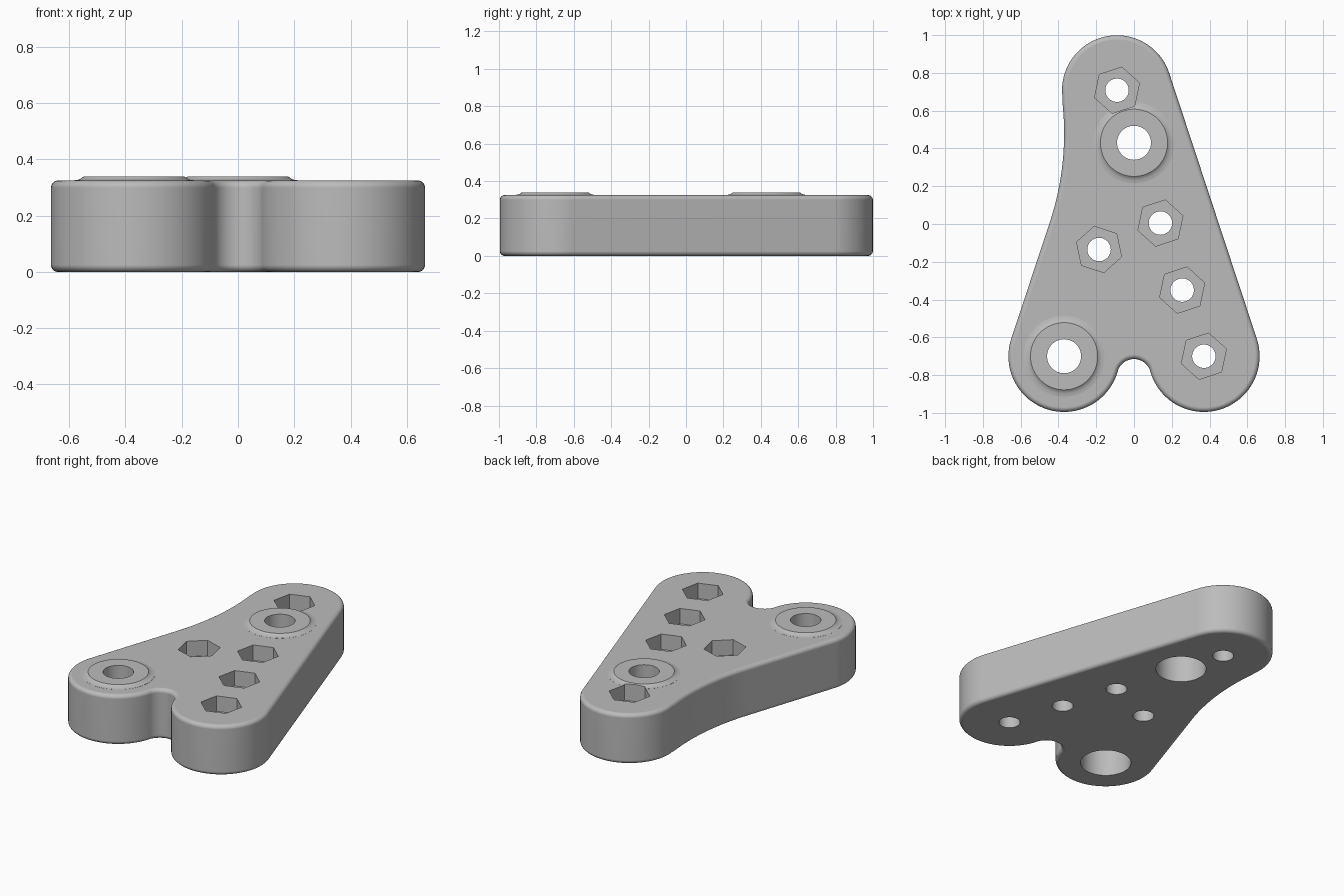
import bpy, bmesh
from math import sin, cos, atan2, radians, degrees, pi

cube = bpy.data.objects.get("Cube")
if cube:
    bpy.data.objects.remove(cube, do_unlink=True)

THICK, TOP = 0.325, 0.34
R = 0.295
LEFT, RIGHT, HEAD = (-0.37, -0.70), (0.37, -0.70), (-0.09, 0.708)
NOTCH, WAIST = (0, -0.805), (-1.87, 0.48)

grey = bpy.data.materials.new("light grey")
grey.use_nodes = True
grey.diffuse_color = (0.5, 0.5, 0.5, 1)
grey.node_tree.nodes["Principled BSDF"].inputs["Base Color"].default_value = (0.5, 0.5, 0.5, 1)


def new_object(name, bm):
    bmesh.ops.recalc_face_normals(bm, faces=bm.faces)
    mesh = bpy.data.meshes.new(name)
    bm.to_mesh(mesh)
    bm.free()
    mesh.materials.append(grey)
    obj = bpy.data.objects.new(name, mesh)
    bpy.context.collection.objects.link(obj)
    return obj


def arc(centre, radius, start, end, steps):
    angles = [radians(start + (end - start) * i / steps) for i in range(steps + 1)]
    return [(centre[0] + radius * cos(a), centre[1] + radius * sin(a)) for a in angles]


def heading(a, b):
    return degrees(atan2(b[1] - a[1], b[0] - a[0]))


def prism(name, points, bottom, top):
    bm = bmesh.new()
    face = bm.faces.new([bm.verts.new((x, y, bottom)) for x, y in points])
    side = bmesh.ops.extrude_face_region(bm, geom=[face])
    verts = [v for v in side["geom"] if isinstance(v, bmesh.types.BMVert)]
    bmesh.ops.translate(bm, verts=verts, vec=(0, 0, top - bottom))
    return new_object(name, bm)


def disc(name, centre, radius, bottom, top, sides=64, turn=0):
    return prism(name, arc(centre, radius, turn, turn + 360, sides)[:-1], bottom, top)


def lathe(name, centre, profile, sides=64):
    # Closed stack of rings, capped at both ends
    bm = bmesh.new()
    rings = [[bm.verts.new((x, y, z)) for x, y in arc(centre, r, 0, 360, sides)[:-1]]
             for r, z in profile]
    for low, high in zip(rings, rings[1:]):
        for i in range(sides):
            j = (i + 1) % sides
            bm.faces.new((low[i], low[j], high[j], high[i]))
    bm.faces.new(rings[0])
    bm.faces.new(rings[-1])
    return new_object(name, bm)


def apply(obj, kind, **settings):
    mod = obj.modifiers.new(kind.lower(), kind)
    for key, value in settings.items():
        setattr(mod, key, value)
    bpy.ops.object.select_all(action="DESELECT")
    bpy.context.view_layer.objects.active = obj
    obj.select_set(True)
    bpy.ops.object.modifier_apply(modifier=mod.name)


def combine(obj, tool, operation):
    apply(obj, "BOOLEAN", operation=operation, object=tool, solver="EXACT")
    bpy.data.objects.remove(tool, do_unlink=True)


# Plate outline: three rounded lobes, a notch and a hollow flank
side = heading(RIGHT, HEAD) - 90
notch = heading(LEFT, NOTCH)
waist = heading(WAIST, HEAD)
outline = (arc(RIGHT, R, 180 - notch, 360 + side, 40)
           + arc(HEAD, 0.291, side, 180 + waist, 40)
           + arc(WAIST, 1.5, waist, -side, 24)
           + arc(LEFT, R, 180 - side, 360 + notch, 40)
           + arc(NOTCH, 0.09, 180 + notch, -notch, 24)[1:-1])
plate = prism("bracket_plate", outline, 0, THICK)
bm = bmesh.new()
bm.from_mesh(plate.data)
bmesh.ops.remove_doubles(bm, verts=bm.verts, dist=0.004)
bm.to_mesh(plate.data)
bm.free()
apply(plate, "BEVEL", width=0.025, segments=5, limit_method="ANGLE",
      angle_limit=radians(45), use_clamp_overlap=False)

# Raised bosses with flared feet
bosses = [(0, 0.43), LEFT]
for c in bosses:
    foot = [(0.215, THICK - 0.03), (0.215, THICK + 0.0005), (0.198, 0.328),
            (0.187, 0.333), (0.178, TOP)]
    combine(plate, lathe("boss", c, foot), "UNION")

# Stepped bolt holes: narrow at the top, wide underneath
for c in bosses:
    bore = [(0.148, -0.1), (0.148, 0.22), (0.09, 0.22), (0.09, 0.5)]
    combine(plate, lathe("bore_cutter", c, bore), "DIFFERENCE")

# Hexagonal nut pockets with through holes
pockets = [((-0.09, 0.708), 1), ((0.14, 0.005), 1), ((0.255, -0.35), 1),
           (RIGHT, 1), ((-0.185, -0.135), -1)]
for c, hand in pockets:
    combine(plate, disc("nut_cutter", c, 0.125, THICK - 0.1, 0.5, 6, hand * side), "DIFFERENCE")
    combine(plate, disc("screw_cutter", c, 0.062, -0.1, 0.5, 48), "DIFFERENCE")

# Smooth walls with crisp rims
bpy.ops.object.select_all(action="DESELECT")
plate.select_set(True)
bpy.context.view_layer.objects.active = plate
bpy.ops.object.shade_smooth_by_angle(angle=radians(35))
weighted = plate.modifiers.new("weighted_normals", "WEIGHTED_NORMAL")
weighted.keep_sharp = True
